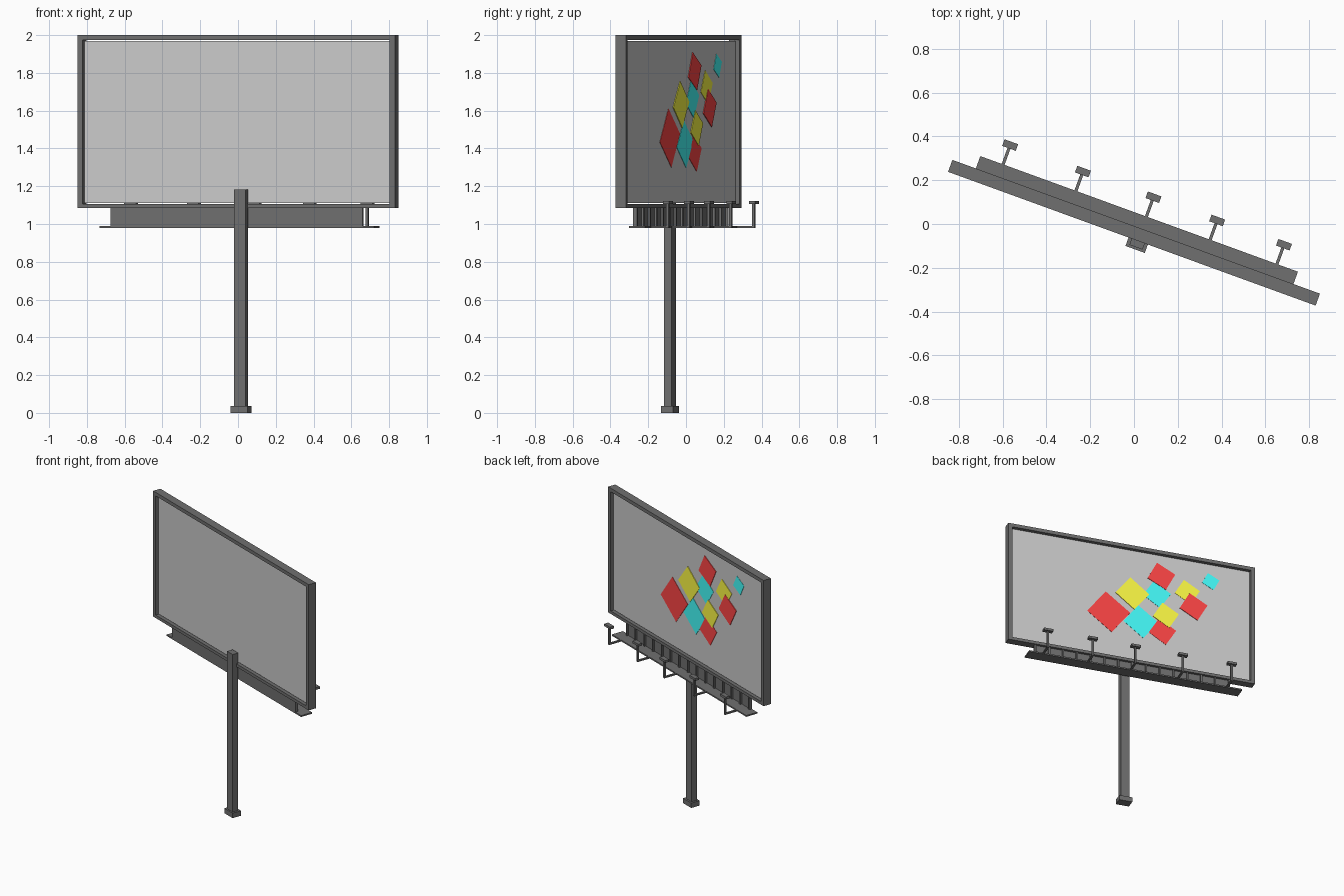
import bpy, bmesh, math
from mathutils import Matrix, Vector

if "Cube" in bpy.data.objects:
    bpy.data.objects.remove(bpy.data.objects["Cube"])

# Sign frame: x = along the board, y = towards its back, turned 20 degrees
SIGN = Matrix.Translation((0, -0.04, 0)) @ Matrix.Rotation(math.radians(-20), 4, 'Z')


def material(name, rgb):
    m = bpy.data.materials.new(name)
    m.diffuse_color = (*rgb, 1)
    m.use_nodes = True
    m.node_tree.nodes["Principled BSDF"].inputs["Base Color"].default_value = m.diffuse_color
    return m


DARK = material("dark_metal", (0.16, 0.16, 0.16))
COLOURS = {
    "red": material("red", (1.0, 0.06, 0.06)),
    "yellow": material("yellow", (1.0, 0.97, 0.06)),
    "cyan": material("cyan", (0.06, 1.0, 0.98)),
}


def add_box(bm, u, v, z, spin=0):
    centre = Vector(((u[0] + u[1]) / 2, (v[0] + v[1]) / 2, (z[0] + z[1]) / 2))
    size = (u[1] - u[0], v[1] - v[0], z[1] - z[0])
    bmesh.ops.create_cube(bm, size=1, matrix=Matrix.Translation(centre)
                          @ Matrix.Rotation(spin, 4, 'Y') @ Matrix.Diagonal((*size, 1)))


def part(name, boxes, mat=None):
    bm = bmesh.new()
    for b in boxes:
        add_box(bm, *b)
    bm.transform(SIGN)
    me = bpy.data.meshes.new(name)
    bm.to_mesh(me)
    bm.free()
    if mat:
        me.materials.append(mat)
    ob = bpy.data.objects.new(name, me)
    bpy.context.collection.objects.link(ob)
    return ob


# Pole with foot, standing in front of the board
part("pole", [((-0.001, 0.063), (-0.059, -0.015), (0.0, 1.182))], DARK)
part("pole_foot", [((-0.016, 0.078), (-0.070, -0.003), (0, 0.036))], DARK)

# Board frame and recessed sheet
W, D, Z0, Z1, B = 0.894, 0.029, 1.085, 2.0, 0.026
part("board_frame", [
    ((-W, W), (-D, D), (Z1 - B, Z1)),
    ((-W, W), (-D, D), (Z0, Z0 + B - 0.004)),
    ((-W, -W + 0.029), (-D, D), (Z0 + B - 0.004, Z1 - B)),
    ((W - 0.029, W), (-D, D), (Z0 + B - 0.004, Z1 - B)),
], DARK)
part("board_sheet", [((-0.861, 0.861), (-0.009, 0.009), (1.112, 1.97))])

# Skirt under the board with upright ribs, and the walkway
part("skirt", [((-0.718, 0.702), (0.0, 0.010), (0.985, 1.09))], DARK)
RIBS = 15
part("skirt_ribs", [((u - 0.006, u + 0.006), (0.008, 0.022), (0.985, 1.09))
                    for u in (-0.71 + i * 1.404 / (RIBS - 1) for i in range(RIBS))], DARK)
part("walkway", [((-0.78, 0.765), (0.0, 0.089), (0.98, 0.99))], DARK)

# Lamps: arm out from the walkway, post, head
for i, u in enumerate((-0.669, -0.315, 0.028, 0.338, 0.663)):
    part(f"lamp_{i + 1}", [
        ((u - 0.007, u + 0.007), (0.06, 0.187), (0.98, 0.990)),
        ((u - 0.007, u + 0.007), (0.174, 0.187), (0.985, 1.11)),
        ((u - 0.033, u + 0.033), (0.167, 0.199), (1.106, 1.123)),
    ], DARK)

# Coloured squares on the back: colour, u, z, half diagonal, tilt, layer
SQUARES = [
    ("red", -0.16, 1.455, 0.157, 8, 1),
    ("yellow", 0.011, 1.632, 0.124, 7, 2),
    ("cyan", 0.073, 1.422, 0.127, 8, 1),
    ("red", 0.222, 1.808, 0.105, 18, 2),
    ("cyan", 0.190, 1.660, 0.104, 12, 1),
    ("yellow", 0.410, 1.722, 0.094, 15, 1),
    ("red", 0.455, 1.614, 0.105, 16, 2),
    ("cyan", 0.580, 1.838, 0.066, 18, 1),
    ("yellow", 0.254, 1.508, 0.097, 15, 2),
    ("red", 0.230, 1.376, 0.102, 14, 1),
]
for i, (col, s, z, h, tilt, layer) in enumerate(SQUARES):
    a = h / math.sqrt(2)
    part(f"{col}_square_{i + 1}", [((-s - a, -s + a), (0.006, 0.009 + 0.002 * layer),
                                    (z - a, z + a), math.radians(45 + tilt))], COLOURS[col])
